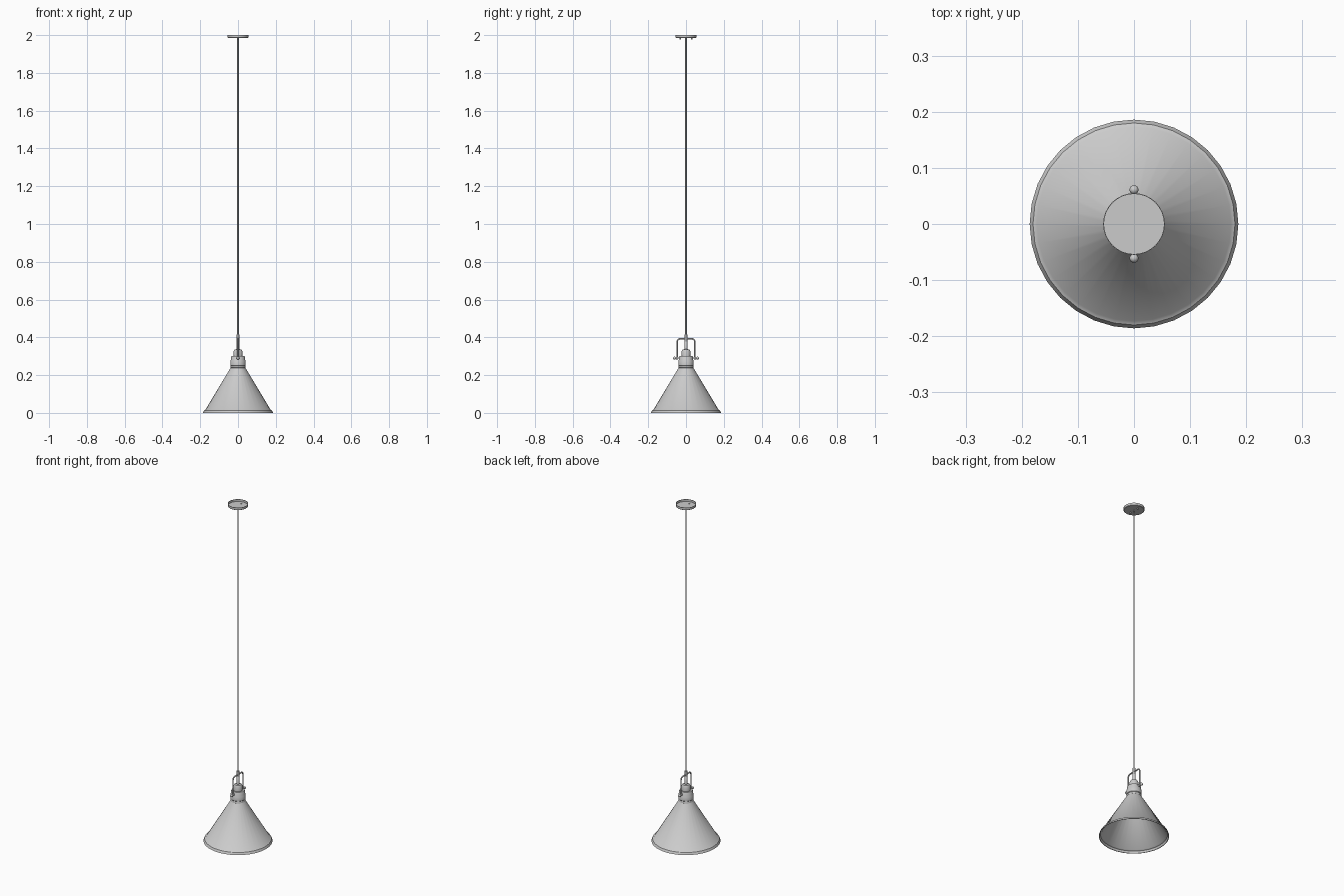
import bpy, math
from mathutils import Vector

if "Cube" in bpy.data.objects:
    bpy.data.objects.remove(bpy.data.objects["Cube"])


def finish(name, angle=40):
    ob = bpy.context.object
    ob.name = name
    bpy.ops.object.select_all(action='DESELECT')
    ob.select_set(True)
    bpy.ops.object.shade_smooth_by_angle(angle=math.radians(angle))
    return ob


def lathe(name, profile, sides=32):
    """Revolve (radius, z) points around the z axis; radius 0 makes a pole."""
    verts, faces, rings = [], [], []
    for r, z in profile:
        start = len(verts)
        n = 1 if r == 0 else sides
        for i in range(n):
            a = 2 * math.pi * i / sides
            verts.append((r * math.cos(a), r * math.sin(a), z))
        rings.append([start + i % n for i in range(sides)])
    for lo, hi in zip(rings, rings[1:]):
        for i in range(sides):
            j = (i + 1) % sides
            quad = [lo[i], lo[j], hi[j], hi[i]]
            faces.append(list(dict.fromkeys(quad)))
    mesh = bpy.data.meshes.new(name)
    mesh.from_pydata(verts, [], faces)
    ob = bpy.data.objects.new(name, mesh)
    bpy.context.collection.objects.link(ob)
    bpy.context.view_layer.objects.active = ob
    return finish(name)


def rod(name, a, b, radius, sides=12):
    a, b = Vector(a), Vector(b)
    bpy.ops.mesh.primitive_cylinder_add(
        vertices=sides, radius=radius, depth=(b - a).length, location=(a + b) / 2,
        rotation=(b - a).to_track_quat('Z', 'Y').to_euler())
    return finish(name)


# Conical shade: thin shell with a flared lip
lathe("shade", [(0.034, 0.24), (0.170, 0.014), (0.178, 0.011), (0.183, 0.0),
                (0.186, 0.0), (0.180, 0.013), (0.173, 0.016), (0.037, 0.243),
                (0.034, 0.24)])

# Collar with a bead at the bottom and a stepped top
lathe("collar", [(0, 0.238), (0.036, 0.236), (0.040, 0.239), (0.040, 0.246),
                 (0.038, 0.249), (0.041, 0.252), (0.041, 0.276), (0.037, 0.283),
                 (0.037, 0.297), (0.034, 0.301), (0, 0.301)])

# Socket cap and cord grip
lathe("socket_cap", [(0, 0.299), (0.024, 0.299), (0.024, 0.326), (0.019, 0.335),
                     (0.010, 0.337), (0, 0.337)], 24)
lathe("cord_grip", [(0, 0.335), (0.009, 0.335), (0.009, 0.375), (0.007, 0.378),
                    (0.007, 0.414), (0, 0.416)], 16)

# Suspension cord
rod("cord", (0, 0, 0.41), (0, 0, 1.986), 0.004)

# Bent wire bracket
corner = 0.016
path = [Vector((0, -0.047, 0.283))]
for side in (-1, 1):
    for k in range(6):
        t = math.radians(18 * k if side < 0 else 90 - 18 * k)
        path.append(Vector((0, side * (0.047 - corner + corner * math.cos(t)),
                            0.392 - corner + corner * math.sin(t))))
path.append(Vector((0, 0.047, 0.283)))
curve = bpy.data.curves.new("bracket", 'CURVE')
curve.dimensions = '3D'
curve.bevel_depth = 0.004
curve.bevel_resolution = 2
curve.use_fill_caps = True
spline = curve.splines.new('POLY')
spline.points.add(len(path) - 1)
for point, co in zip(spline.points, path):
    point.co = (*co, 1)
    
bracket = bpy.data.objects.new("bracket", curve)
bpy.context.collection.objects.link(bracket)

# Thumb screws through the bracket feet, and canopy screws
for side, label in ((-1, "front"), (1, "back")):
    rod(f"screw_shaft_{label}", (0, side * 0.034, 0.29), (0, side * 0.058, 0.29), 0.003)
    rod(f"bracket_foot_{label}", (0, side * 0.042, 0.29), (0, side * 0.052, 0.29), 0.007)
    bpy.ops.mesh.primitive_uv_sphere_add(segments=16, ring_count=8, radius=0.008,
                                         location=(0, side * 0.061, 0.29))
    finish(f"screw_knob_{label}")
    rod(f"canopy_screw_{label}", (0, side * 0.03, 1.978), (0, side * 0.03, 1.989), 0.004)

# Ceiling canopy: shallow cup open at the top
lathe("canopy", [(0, 1.985), (0.053, 1.985), (0.055, 1.987), (0.055, 2.0),
                 (0.0535, 2.0), (0.0535, 1.987), (0, 1.987)])
